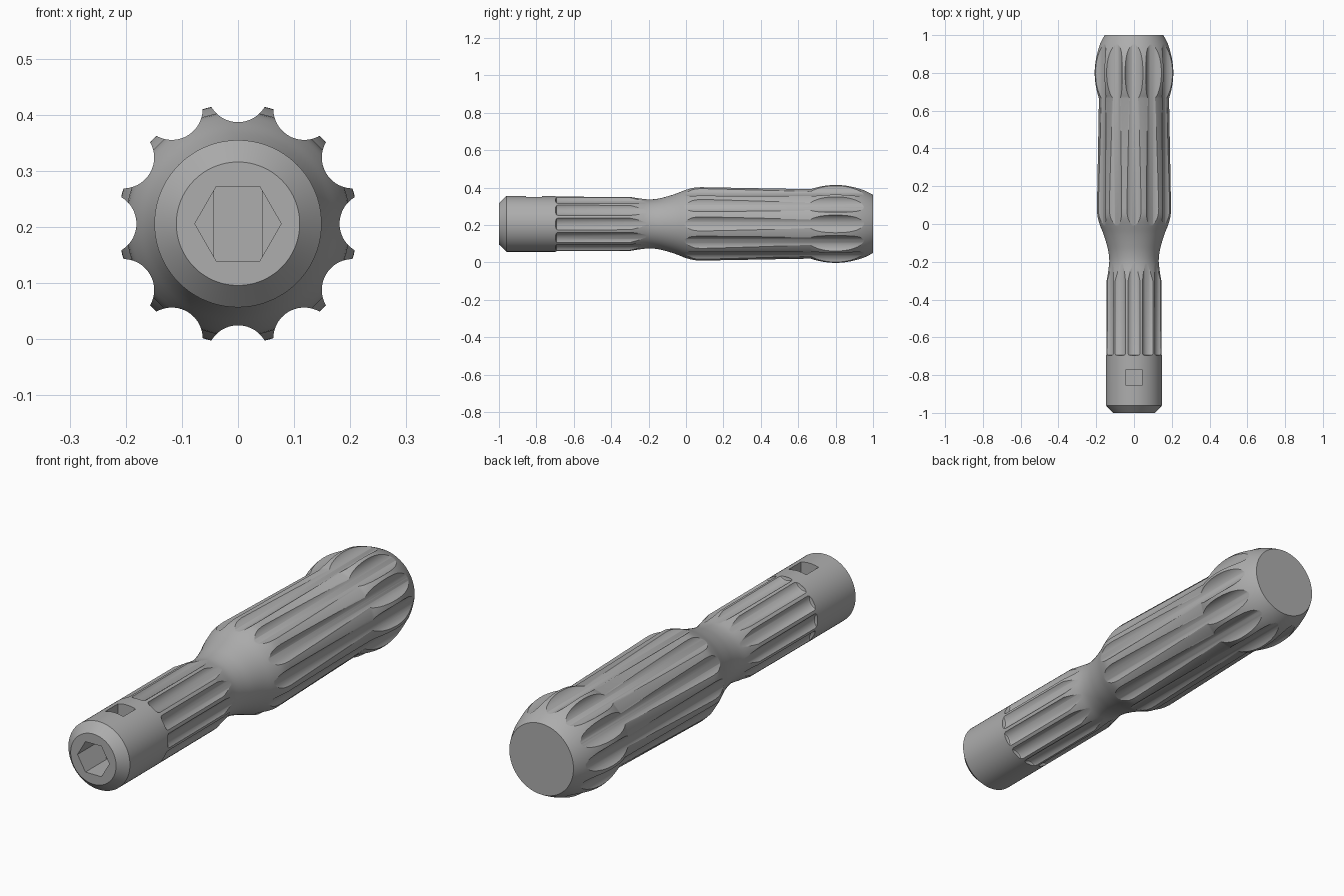
import bpy, bmesh
from math import pi, tau
from mathutils import Matrix, Vector

if "Cube" in bpy.data.objects:
    bpy.data.objects.remove(bpy.data.objects["Cube"], do_unlink=True)

AXIS_Z = 0.206

grey = bpy.data.materials.new("satin_grey")
grey.use_nodes = True
COLOUR = (0.42, 0.42, 0.42, 1)
grey.diffuse_color = COLOUR
grey.node_tree.nodes["Principled BSDF"].inputs["Base Color"].default_value = COLOUR


def lathe(bm, profile, steps, matrix=Matrix()):
    """Spin (y, radius) points round the y axis into a closed solid."""
    verts = [bm.verts.new((0, y, r)) for y, r in profile]
    edges = [bm.edges.new(pair) for pair in zip(verts, verts[1:])]
    bmesh.ops.spin(bm, geom=verts + edges, cent=(0, 0, 0), axis=(0, 1, 0),
                   angle=tau, steps=steps, use_merge=False)
    bm.verts.ensure_lookup_table()
    made = [v for v in bm.verts if not v.tag]
    bmesh.ops.remove_doubles(bm, verts=made, dist=1e-5)
    made = [v for v in bm.verts if not v.tag]
    bmesh.ops.transform(bm, matrix=matrix, verts=made)
    for v in made:
        v.tag = True


def finish(bm, name):
    bmesh.ops.recalc_face_normals(bm, faces=bm.faces)
    mesh = bpy.data.meshes.new(name)
    bm.to_mesh(mesh)
    bm.free()
    mesh.materials.append(grey)
    obj = bpy.data.objects.new(name, mesh)
    obj.location.z = AXIS_Z
    bpy.context.collection.objects.link(obj)
    return obj


def smooth_path(points, steps=5):
    """Catmull-Rom curve through the points."""
    p = [Vector(q) for q in [points[0], *points, points[-1]]]
    out = []
    for a, b, c, d in zip(p, p[1:], p[2:], p[3:]):
        for i in range(steps):
            t = i / steps
            out.append(b + (c - a) * t / 2 + (2 * a - 5 * b + 4 * c - d) * t * t / 2
                       + (3 * b - a - 3 * c + d) * t ** 3 / 2)
    return [tuple(v) for v in out] + [points[-1]]


# Body outline: chamfered nose, shank, waist, tapered grip, rounded pommel
waist = smooth_path([(-.3, .148), (-.25, .138), (-.2, .131), (-.15, .135), (-.1, .147),
                     (-.05, .163), (0, .183), (.04, .196), (.08, .2)])
pommel = [(y, .2136 - 1.46 * (y - .8) ** 2) for y in [.665 + .335 * i / 28 for i in range(29)]]
bm = bmesh.new()
lathe(bm, [(-1, 0), (-1, .11), (-.96, .149), (-.7, .149)] + waist + pommel + [(1, 0)], 120)
handle = finish(bm, "handle")


# Twelve flutes round the grip and pommel, twelve round the shank
def flutes(name, start, end, radius, centre, rounding):
    bm = bmesh.new()
    profile = [(start, 0), (start, radius - rounding), (start + rounding * .3, radius - rounding * .3),
               (start + rounding, radius), (end, radius), (end, 0)]
    for i in range(12):
        place = Matrix.Rotation(i * tau / 12, 4, "Y") @ Matrix.Translation((0, 0, centre))
        lathe(bm, profile, 64, place)
    return finish(bm, name)


cutters = [flutes("grip_flute_cutter", -.06, 1.1, .055, .236, .01),
           flutes("shank_flute_cutter", -.697, -.19, .0445, .1765, .012)]

# Hexagonal socket in the nose
bm = bmesh.new()
lathe(bm, [(-1.1, 0), (-1.1, .077), (-.81, .077), (-.81, 0)], 6, Matrix.Rotation(pi / 6, 4, "Y"))
cutters.append(finish(bm, "hex_socket_cutter"))

# Square retaining window on top, reaching down into the socket
bm = bmesh.new()
bmesh.ops.create_cube(bm, size=1, matrix=Matrix.Translation((0, -.812, .067))
                      @ Matrix.Diagonal((.086, .086, .267, 1)))
cutters.append(finish(bm, "window_cutter"))

bpy.context.view_layer.objects.active = handle
handle.select_set(True)
for cutter in cutters:
    cutter.hide_render = True
    mod = handle.modifiers.new(cutter.name, "BOOLEAN")
    mod.operation = "DIFFERENCE"
    mod.solver = "EXACT"
    mod.object = cutter
    bpy.ops.object.modifier_apply(modifier=mod.name)
for cutter in cutters:
    bpy.data.objects.remove(cutter, do_unlink=True)

bpy.ops.object.select_all(action="DESELECT")
handle.select_set(True)
bpy.ops.object.shade_smooth_by_angle(angle=pi / 7)
